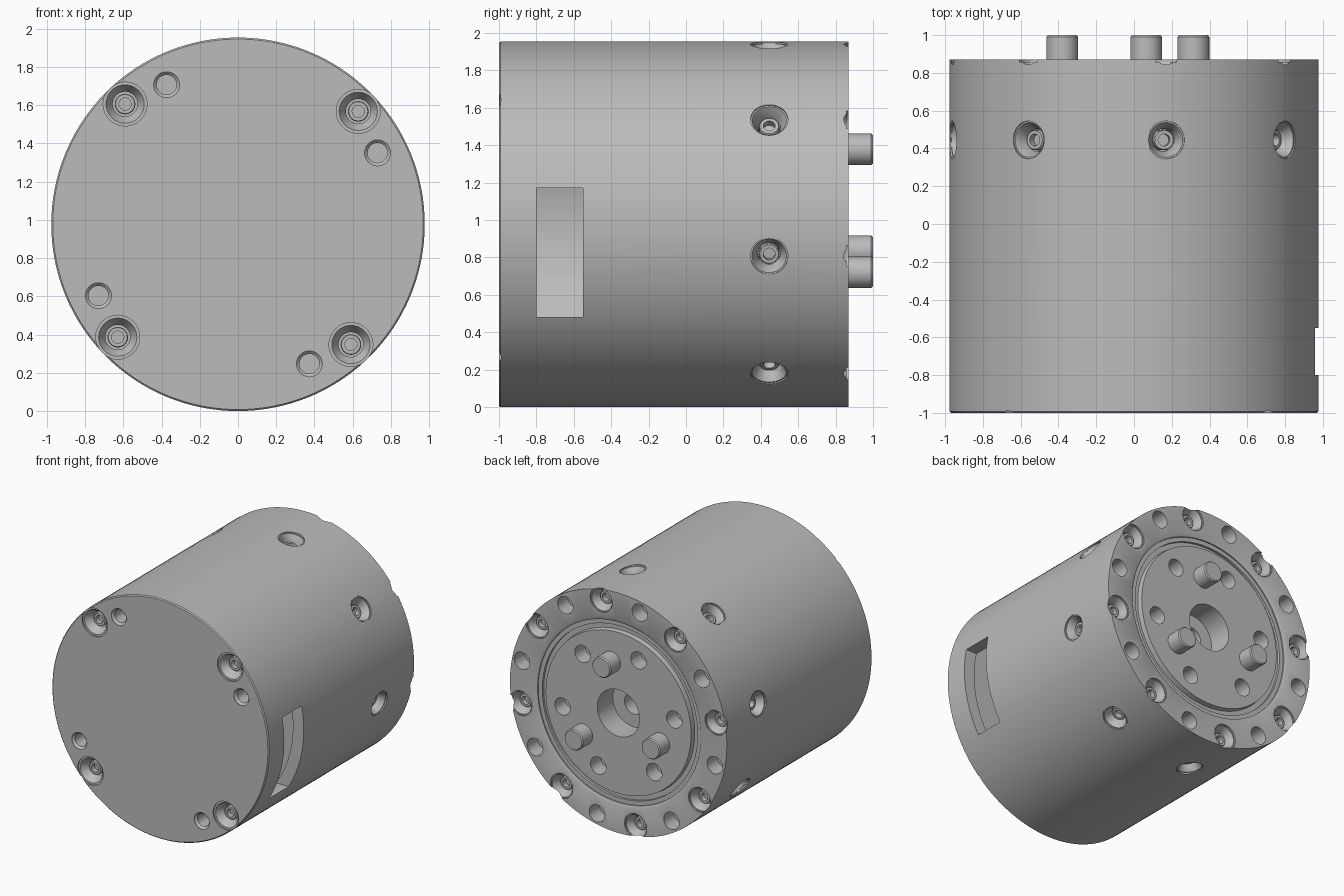
import bpy, bmesh, math
from mathutils import Matrix, Vector

cube = bpy.data.objects.get("Cube")
if cube:
    bpy.data.objects.remove(cube, do_unlink=True)

RADIUS, BACK, FRONT = 0.977, 0.87, -1.0
FORWARD, REAR = Vector((0, -1, 0)), Vector((0, 1, 0))

metal = bpy.data.materials.new("plain_grey")
metal.use_nodes = True
grey = (0.5, 0.5, 0.5, 1)
metal.diffuse_color = grey
metal.node_tree.nodes["Principled BSDF"].inputs["Base Color"].default_value = grey


def around(r, deg, y):
    """Point at a polar position about the barrel axis."""
    a = math.radians(deg)
    return Vector((r * math.cos(a), y, RADIUS + r * math.sin(a)))


def lathe(bm, profile, origin, axis, segments=32):
    """Revolve (radius, height) points about an axis; the ends lie on it."""
    part = bmesh.new()
    verts = [part.verts.new((r, 0, h)) for r, h in profile]
    edges = [part.edges.new(pair) for pair in zip(verts, verts[1:])]
    bmesh.ops.spin(part, geom=verts + edges, cent=(0, 0, 0), axis=(0, 0, 1),
                   angle=math.tau, steps=segments, use_merge=True)
    bmesh.ops.remove_doubles(part, verts=part.verts, dist=1e-5)
    bmesh.ops.recalc_face_normals(part, faces=part.faces)
    turn = axis.to_track_quat('Z', 'Y').to_matrix().to_4x4()
    part.transform(Matrix.Translation(origin) @ turn)
    mesh = bpy.data.meshes.new("piece")
    part.to_mesh(mesh)
    bm.from_mesh(mesh)
    part.free()
    bpy.data.meshes.remove(mesh)


def box(bm, size, centre, deg=0):
    m = (Matrix.Translation(centre) @ Matrix.Rotation(-math.radians(deg), 4, 'Y')
         @ Matrix.Diagonal((*size, 1)))
    bmesh.ops.create_cube(bm, size=1, matrix=m)


def finish(name, bm):
    mesh = bpy.data.meshes.new(name)
    bm.to_mesh(mesh)
    bm.free()
    mesh.materials.append(metal)
    obj = bpy.data.objects.new(name, mesh)
    bpy.context.collection.objects.link(obj)
    return obj


def activate(obj):
    bpy.ops.object.select_all(action='DESELECT')
    obj.select_set(True)
    bpy.context.view_layer.objects.active = obj


def cut(target, bm):
    cutter = finish("cutter", bm)
    cutter.hide_render = True
    mod = target.modifiers.new("cut", 'BOOLEAN')
    mod.operation, mod.solver, mod.object = 'DIFFERENCE', 'EXACT', cutter
    activate(target)
    bpy.ops.object.modifier_apply(modifier=mod.name)
    bpy.data.objects.remove(cutter, do_unlink=True)


# Barrel with stepped centre bore and ring groove at the back
bm = bmesh.new()
lathe(bm, [(0, 0.35), (0.085, 0.35), (0.085, 0.67), (0.19, 0.67), (0.19, BACK),
           (0.655, BACK), (0.66, 0.83), (0.70, 0.83), (0.70, 0.85), (0.735, 0.85),
           (0.735, 0.86), (0.755, BACK), (RADIUS, BACK), (RADIUS, -0.992),
           (0.969, FRONT), (0, FRONT)], Vector((0, 0, RADIUS)), REAR, 128)
barrel = finish("barrel", bm)

# Hollow chamber and the side window opening into it
bm = bmesh.new()
lathe(bm, [(0, -0.85), (0.88, -0.85), (0.88, -0.5), (0, -0.5)],
      Vector((0, 0, RADIUS)), REAR, 96)
cut(barrel, bm)
bm = bmesh.new()
box(bm, (0.5, 0.25, 0.69), (0.85, -0.675, 0.825))
cut(barrel, bm)

# Hole and screw outlines, measured down from the surface
SUNK = [(0, 0.03), (0.1, 0.03), (0.1, -0.012), (0.092, -0.012), (0.06, -0.07),
        (0.06, -0.13), (0, -0.13)]
WIDE = [(0, 0.03), (0.115, 0.03), (0.115, -0.012), (0.1, -0.012), (0.065, -0.07),
        (0.065, -0.13), (0, -0.13)]
PLAIN = [(0, 0.02), (0.068, 0.02), (0.068, -0.004), (0.052, -0.02), (0.052, -0.13),
         (0, -0.13)]
STRAIGHT = [(0, 0.02), (0.07, 0.02), (0.07, -0.13), (0, -0.13)]
SCREW = [(0, -0.1), (0.032, -0.1), (0.032, -0.06), (0.05, -0.06), (0.054, -0.066),
         (0.054, -0.14), (0, -0.14)]

holes, screws = bmesh.new(), bmesh.new()

# Front face: four screws and four plain holes
for k in range(4):
    spot = around(0.863, 43.2 + 90 * k, FRONT)
    lathe(holes, WIDE, spot, FORWARD)
    lathe(screws, SCREW, spot, FORWARD, 24)
    lathe(holes, PLAIN, around(0.82, 27.1 + 90 * k, FRONT), FORWARD)

# Back rim: alternating screws and plain holes; radial screws around the side
for k in range(8):
    deg = 35 + 45 * k
    rim = around(0.893, deg, BACK)
    side = around(RADIUS, deg, 0.445)
    outward = around(1, deg, 0) - around(0, deg, 0)
    for spot, axis in ((rim, REAR), (side, outward)):
        lathe(holes, SUNK, spot, axis)
        lathe(screws, SCREW, spot, axis, 24)
    lathe(holes, STRAIGHT, around(0.89, deg + 22.5, BACK), REAR, 24)

# Hub face: ring of six holes
for k in range(6):
    lathe(holes, STRAIGHT, around(0.51, 50.8 + 60 * k, BACK), REAR, 24)
cut(barrel, holes)
parts = [barrel, finish("screws", screws)]

# Three drive pins on the hub
bm = bmesh.new()
for k in range(3):
    lathe(bm, [(0, -0.03), (0.084, -0.03), (0.084, 0.12), (0.076, 0.13), (0, 0.13)],
          around(0.406, 80.8 + 120 * k, BACK), REAR)
parts.append(finish("drive_pins", bm))

# Flat board against the far chamber wall
bm = bmesh.new()
box(bm, (0.05, 0.36, 0.46), around(0.875, 214, -0.675), 214)
parts.append(finish("inner_board", bm))

for obj in parts:
    activate(obj)
    bpy.ops.object.shade_smooth_by_angle(angle=math.radians(30))
